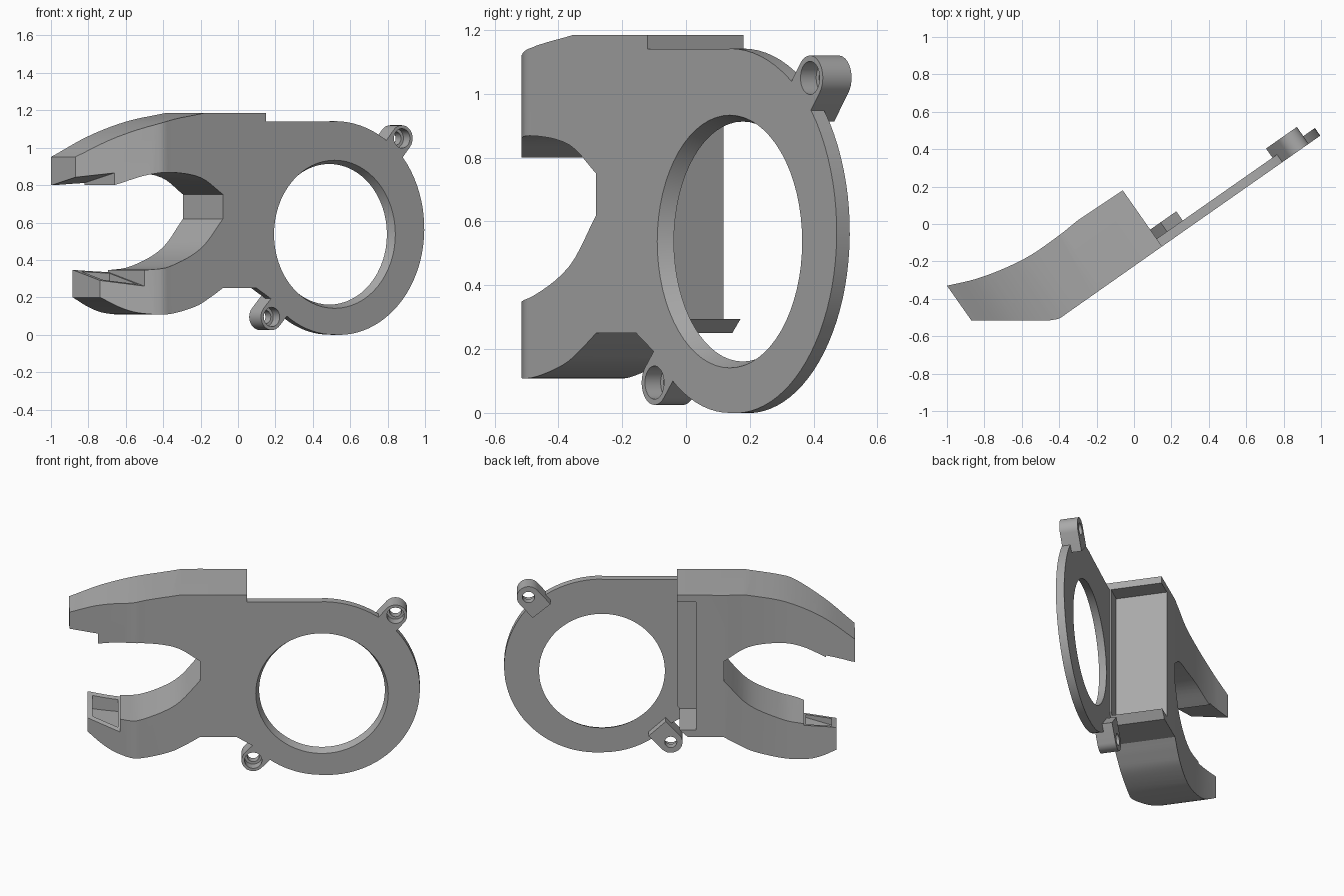
import bpy, bmesh, math
from mathutils import Matrix, Vector

if "Cube" in bpy.data.objects:
    bpy.data.objects.remove(bpy.data.objects["Cube"], do_unlink=True)

grey = bpy.data.materials.new("plain grey")
grey.use_nodes = True
grey.diffuse_color = (0.4, 0.4, 0.4, 1)
grey.node_tree.nodes["Principled BSDF"].inputs["Base Color"].default_value = (0.4, 0.4, 0.4, 1)

# Fan frame: u runs along the plate, n goes from its front to its back
A = math.radians(35)
FRAME = Matrix.Translation((0, -0.225, 0)) @ Matrix.Rotation(A, 4, 'Z')
WALL = 0.045
DEPTH = 0.05


def prism(name, pts, lo, hi, along='n'):
    """Extrude a (u, z) outline along n, or a (u, n) outline along z."""
    bm = bmesh.new()
    rings = []
    for d in (lo, hi):
        rings.append([bm.verts.new(FRAME @ (Vector((p[0], d, p[1])) if along == 'n'
                                            else Vector((p[0], p[1], d)))) for p in pts])
    bm.faces.new(rings[0])
    bm.faces.new(rings[1])
    for i in range(len(pts)):
        j = (i + 1) % len(pts)
        bm.faces.new((rings[0][i], rings[0][j], rings[1][j], rings[1][i]))
    bmesh.ops.recalc_face_normals(bm, faces=bm.faces)
    mesh = bpy.data.meshes.new(name)
    bm.to_mesh(mesh)
    bm.free()
    mesh.materials.append(grey)
    ob = bpy.data.objects.new(name, mesh)
    bpy.context.collection.objects.link(ob)
    return ob


def cone(name, u, z, r0, r1, lo, hi):
    """Tapered round cutter along n."""
    bm = bmesh.new()
    m = FRAME @ Matrix.Translation((u, (lo + hi) / 2, z)) @ Matrix.Rotation(-math.pi / 2, 4, 'X')
    bmesh.ops.create_cone(bm, cap_ends=True, segments=64, radius1=r0, radius2=r1,
                          depth=hi - lo, matrix=m)
    mesh = bpy.data.meshes.new(name)
    bm.to_mesh(mesh)
    bm.free()
    mesh.materials.append(grey)
    ob = bpy.data.objects.new(name, mesh)
    bpy.context.collection.objects.link(ob)
    return ob


def boolean(ob, tool, op='DIFFERENCE'):
    mod = ob.modifiers.new("cut", 'BOOLEAN')
    mod.operation, mod.object, mod.solver = op, tool, 'EXACT'
    bpy.context.view_layer.objects.active = ob
    bpy.ops.object.modifier_apply(modifier=mod.name)
    bpy.data.objects.remove(tool, do_unlink=True)


def curve(pts, steps=5):
    """Smooth path through the points."""
    v = [Vector(p) for p in pts]
    v = [2 * v[0] - v[1]] + v + [2 * v[-1] - v[-2]]
    out = []
    for a, b, c, d in zip(v, v[1:], v[2:], v[3:]):
        for k in range(steps):
            t = k / steps
            out.append(0.5 * (2 * b + (c - a) * t + (2 * a - 5 * b + 4 * c - d) * t ** 2
                              + (3 * b - a - 3 * c + d) * t ** 3))
    return [tuple(p) for p in out] + [tuple(pts[-1])]


def inset(pts, dist):
    """Shrink an outline; its open right end is pushed outwards."""
    area = sum(p[0] * q[1] - q[0] * p[1] for p, q in zip(pts, pts[1:] + pts[:1]))
    s = 1 if area > 0 else -1
    out = []
    for i, p in enumerate(pts):
        p = Vector(p)
        e = (p - Vector(pts[i - 1])).normalized()
        f = (Vector(pts[(i + 1) % len(pts)]) - p).normalized()
        n1, n2 = Vector((-e.y, e.x)) * s, Vector((-f.y, f.x)) * s
        q = p + (n1 + n2) * dist / (1 + n1.dot(n2))
        out.append((q.x + (0.3 if q.x > 0.09 else 0), q.y))
    return out


def box(u0, u1, v0, v1):
    return [(u0, v0), (u1, v0), (u1, v1), (u0, v1)]


# Duct outline seen from above, and its forked outline seen square to the plate
plan_xy = [(-0.87, -0.515)] + curve([(-0.45, -0.515), (-0.4, -0.505), (-0.355, -0.475)], 4)
plan_xy += [(0.15, -0.12), (-0.06, 0.18)]
plan_xy += curve([(-0.3, 0.02), (-0.4, -0.06), (-0.55, -0.165), (-0.7, -0.24),
                  (-0.85, -0.295), (-1, -0.33)])
inv = FRAME.inverted()
plan = [tuple((inv @ Vector((x, y, 0)))[:2]) for x, y in plan_xy]

fork = curve([(-0.88, 0.95), (-0.69, 1.06), (-0.47, 1.14), (-0.22, 1.185)])
fork += [(0.183, 1.185), (0.183, 0.31), (0.12, 0.25)]
fork += curve([(-0.098, 0.25), (-0.18, 0.2), (-0.28, 0.15), (-0.45, 0.11),
               (-0.59, 0.115), (-0.68, 0.145), (-0.77, 0.2)])
fork += [(-0.77, 0.345)]
fork += curve([(-0.576, 0.345), (-0.44, 0.367), (-0.244, 0.46), (-0.098, 0.62)])
fork += curve([(-0.098, 0.75), (-0.244, 0.84), (-0.43, 0.868), (-0.56, 0.855), (-0.707, 0.8)])
fork += [(-0.88, 0.8)]

duct = prism("air_duct", plan, -0.1, 1.4, 'z')
boolean(duct, prism("fork_tool", fork, -0.3, 0.8), 'INTERSECT')

# Hollow inside
cavity = prism("cavity_tool", inset(plan, WALL), -0.1, 1.4, 'z')
boolean(cavity, prism("cavity_fork", inset(fork, WALL), -0.3, 0.8), 'INTERSECT')
boolean(duct, cavity)

# Back wall stops short of the lid
boolean(duct, prism("wall_trim", box(0.07, 0.5, 0.295, 1.14), 0.06, 0.6))


# Slanted outlet at each arm tip: ledge plane, then the opening into the cavity
def outlet(tip, step, n0, z0, n1, z1, z_open, z_in):
    k = (z1 - z0) / (n1 - n0)
    wedge = [(-0.2, z0 - k * (n0 + 0.2)), (n1, z1), (-0.2, z1)]
    bm_pts = prism("ledge_tool", box(tip - 0.1, step, 0, 1), 0, 1)
    mesh = bm_pts.data
    bm = bmesh.new()
    a = [bm.verts.new(FRAME @ Vector((tip - 0.1, n, z))) for n, z in wedge]
    b = [bm.verts.new(FRAME @ Vector((step, n, z))) for n, z in wedge]
    bm.faces.new(a)
    bm.faces.new(b)
    for i in range(3):
        j = (i + 1) % 3
        bm.faces.new((a[i], a[j], b[j], b[i]))
    bmesh.ops.recalc_face_normals(bm, faces=bm.faces)
    bm.to_mesh(mesh)
    bm.free()
    boolean(duct, bm_pts)
    pocket = prism("pocket_tool", inset(plan, 0.03), z_open, z_in, 'z')
    boolean(pocket, prism("pocket_box", box(tip + 0.03, step - 0.012, 0, 1.3), -0.3, 0.8),
            'INTERSECT')
    boolean(duct, pocket)


outlet(-0.88, -0.707, 0.141, 0.865, 0.49, 0.798, 0.78, 0.88)
outlet(-0.77, -0.576, 0.05, 0.26, 0.447, 0.348, 0.25, 0.36)

# Fan plate with a growing radius and a bevelled round opening
CU, CZ = 0.631, 0.537
rim = []
for deg in range(-130, 91, 4):
    t = math.radians(deg)
    r = CZ + 0.068 * min(1, max(0, (deg + 90) / 130))
    rim.append((CU + r * math.cos(t), CZ + r * math.sin(t)))
plate = prism("fan_plate", [(0.12, 1.14), (0.12, 0.25), (0.22, 0.19)] + rim
              + [(CU, 1.14)], 0, DEPTH)
boolean(plate, cone("opening_tool", CU, CZ, 0.4, 0.372, -0.01, DEPTH + 0.01))


# Screw ears: rounded lug pointing away from the fan, stepped hole
def ear(name, u, z):
    a = math.atan2(z - CZ, u - CU)
    pts = [(-0.12, -0.07)]
    pts += [(0.07 * math.cos(math.radians(d)), 0.07 * math.sin(math.radians(d)))
            for d in range(-90, 91, 10)]
    pts += [(-0.12, 0.07)]
    c, s = math.cos(a), math.sin(a)
    ob = prism(name, [(u + x * c - y * s, z + x * s + y * c) for x, y in pts], 0, 0.11)
    boolean(ob, cone("hole_tool", u, z, 0.052, 0.052, -0.02, 0.06))
    boolean(ob, cone("hole_tool", u, z, 0.036, 0.036, 0.03, 0.15))
    return ob


parts = [duct, plate, ear("upper_screw_ear", 1.07, 1.05), ear("lower_screw_ear", 0.22, 0.095)]

bpy.ops.object.select_all(action='DESELECT')
for ob in parts:
    ob.select_set(True)
bpy.context.view_layer.objects.active = duct
bpy.ops.object.shade_smooth_by_angle(angle=math.radians(30))
